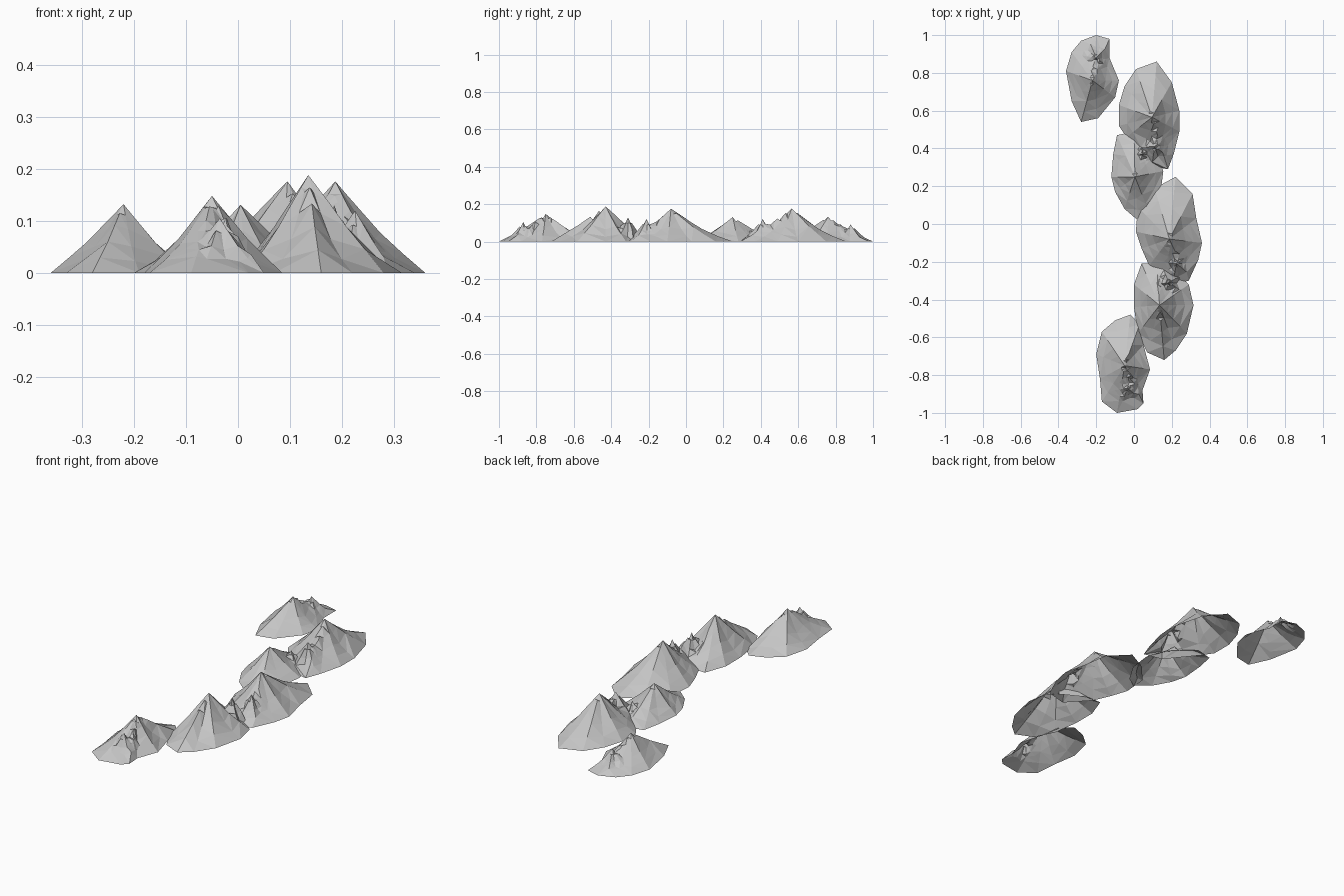
import bpy, math, random
from mathutils import Vector
from mathutils.geometry import delaunay_2d_cdt

if "Cube" in bpy.data.objects:
    bpy.data.objects.remove(bpy.data.objects["Cube"])

random.seed(7)
rock = bpy.data.materials.new("grey rock")
rock.diffuse_color = (0.56, 0.56, 0.56, 1)
rock.use_nodes = True
rock.node_tree.nodes["Principled BSDF"].inputs["Base Color"].default_value = rock.diffuse_color

# slope profile: fraction of the way out -> fraction of the height
PROFILE = [(0, 1), (.12, .85), (.28, .66), (.5, .41), (.75, .19), (1, 0)]


def profile(r):
    for (a, p), (b, q) in zip(PROFILE, PROFILE[1:]):
        if r <= b:
            return p + (q - p) * (r - a) / (b - a)
    return 0.0


class Peak:
    """A ridged cone over an irregular footprint."""
    def __init__(self, top, height, outline, rough):
        self.c, self.h = Vector(top), height
        self.rim = [Vector(p) for p in outline]
        self.ridge = [rough * (1 if i % 2 else -1) * random.uniform(.3, 1)
                      for i in range(len(outline))]

    def radial(self, p):
        # share of the distance to the rim, and ridge strength there
        d = p - self.c
        n = len(self.rim)
        for i in range(n):
            a, b = self.rim[i] - self.c, self.rim[(i + 1) % n] - self.c
            det = a.x * b.y - a.y * b.x
            if abs(det) < 1e-9:
                continue
            u = (d.x * b.y - d.y * b.x) / det
            v = (a.x * d.y - a.y * d.x) / det
            if u >= -1e-6 and v >= -1e-6:
                s = u + v
                t = v / s if s > 1e-9 else 0
                return s, self.ridge[i] * (1 - t) + self.ridge[(i + 1) % n] * t
        return 2.0, 0.0

    def height(self, p):
        r, k = self.radial(p)
        if r >= 1:
            return 0.0
        return self.h * (profile(r) + k * 4 * r * (1 - r))

    def points(self, rings):
        pts = [self.c.copy()]
        for r in rings:
            pts += [self.c.lerp(q, r) for q in self.rim]
        return pts


def mountain(name, top, height, outline, minor=None):
    main = Peak(top, height, outline, .07)
    pts = list(main.rim)
    inner = main.points([.12, .28, .5, .75])
    small = None
    if minor:
        # secondary summit on the flank, with a star-shaped foot
        mx, my, mh, mr = minor
        foot = []
        for i in range(10):
            a = math.tau * i / 10 + random.uniform(-.15, .15)
            rr = mr * random.uniform(.85, 1.1) * (1.12 if i % 2 else .82)
            foot.append((mx + rr * math.cos(a), my + rr * 1.15 * math.sin(a)))
        small = Peak((mx, my), mh, foot, .05)
        inner = [p for p in inner if small.radial(p)[0] > .8 or small.height(p) < main.height(p)]
        inner += [p for p in small.points([.2, .45, .7]) if main.radial(p)[0] < .95]
    n = len(pts)
    pts += inner
    verts, _, faces, *_ = delaunay_2d_cdt(pts, [], [list(range(n))], 1, 1e-5)

    def z(p):
        if main.radial(p)[0] > .995:
            return 0.0
        return max(0.0, main.height(p), small.height(p) if small else 0.0)

    mesh = bpy.data.meshes.new(name)
    mesh.from_pydata([(p.x, p.y, z(p)) for p in verts], [], [list(f) for f in faces])
    mesh.materials.append(rock)
    mesh.update()
    if sum(f.normal.z for f in mesh.polygons) < 0:
        mesh.flip_normals()
    bpy.context.collection.objects.link(bpy.data.objects.new(name, mesh))


# six overlapping mountains, from the back of the range to the front
mountain("back_mountain", (-.22, .76), .132,
         [(-.28, .97), (-.2, 1), (-.13, .98), (-.13, .88), (-.08, .76), (-.1, .67),
          (-.19, .56), (-.28, .54), (-.33, .65), (-.36, .81), (-.33, .91)],
         (-.2, .88, .092, .09))
mountain("tall_back_mountain", (.095, .565), .176,
         [(.12, .86), (.2, .75), (.24, .6), (.24, .49), (.21, .37), (.18, .29),
          (.08, .31), (-.04, .46), (-.08, .52), (-.08, .63), (-.05, .73), (.01, .82)],
         (.11, .41, .12, .095))
mountain("low_middle_mountain", (.005, .25), .131,
         [(-.09, .47), (0, .49), (.12, .38), (.155, .28), (.14, .16), (.08, .06),
          (.02, .02), (-.05, .08), (-.1, .17), (-.12, .25), (-.11, .37)],
         (.045, .37, .075, .06))
mountain("middle_mountain", (.187, -.08), .176,
         [(.22, .25), (.31, .16), (.33, .03), (.36, -.1), (.34, -.19), (.29, -.3),
          (.18, -.33), (.08, -.22), (.04, -.13), (.01, -.04), (.02, .09), (.11, .19)],
         (.225, -.21, .12, .095))
mountain("tallest_mountain", (.135, -.43), .188,
         [(.04, -.21), (.12, -.21), (.25, -.28), (.29, -.32), (.315, -.43), (.28, -.58),
          (.22, -.67), (.16, -.72), (.07, -.68), (.02, -.58), (0, -.44), (0, -.32)],
         (.185, -.31, .13, .085))
mountain("front_mountain", (-.05, -.75), .148,
         [(-.02, -.48), (.03, -.53), (.05, -.64), (.085, -.77), (.045, -.88), (.05, -.95),
          (.02, -.98), (-.09, -1), (-.17, -.94), (-.18, -.82), (-.2, -.69), (-.17, -.57),
          (-.1, -.51)],
         (-.035, -.87, .105, .09))
